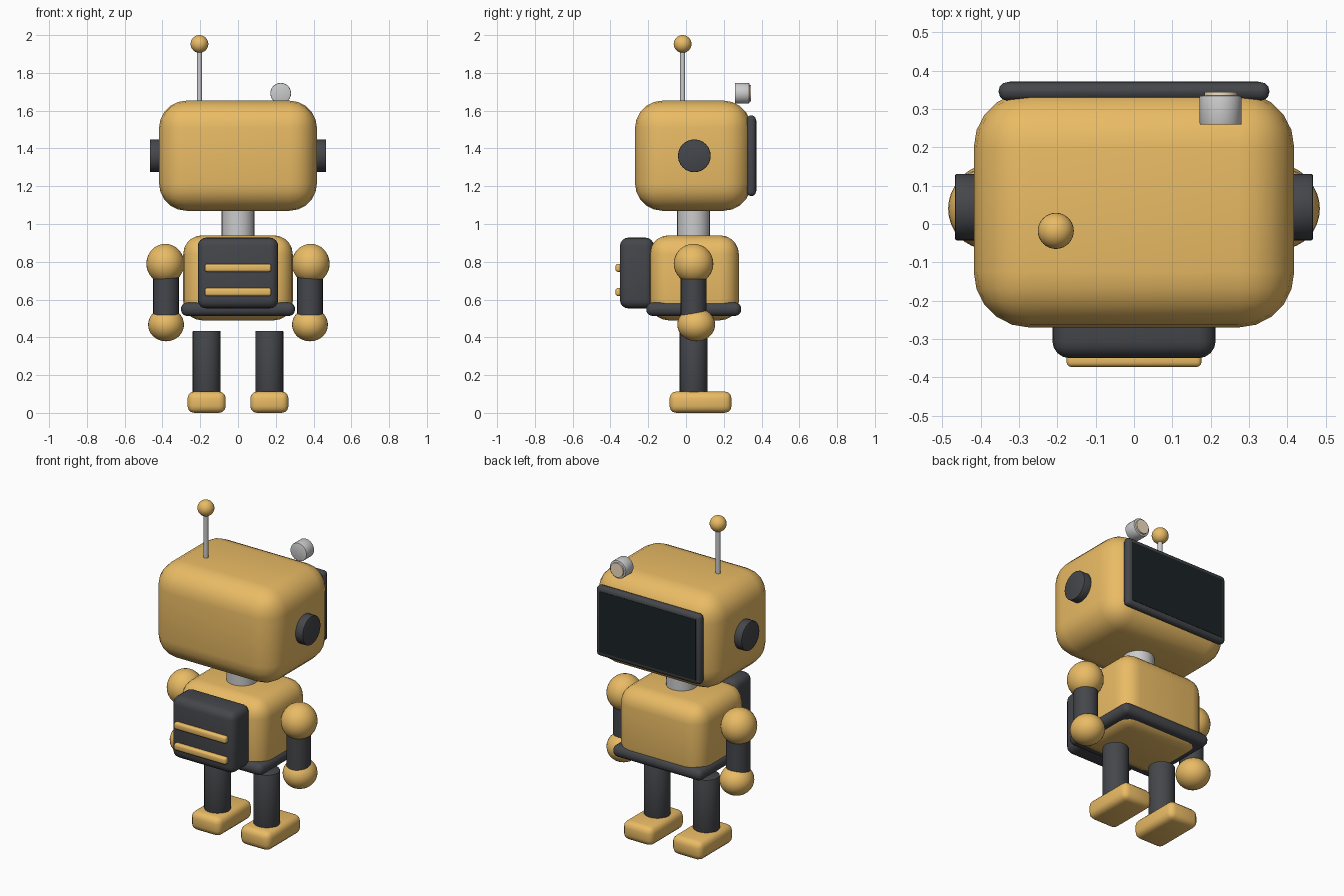
import bpy, math

if "Cube" in bpy.data.objects:
    bpy.data.objects.remove(bpy.data.objects["Cube"])

def material(name, rgb):
    m = bpy.data.materials.new(name)
    m.diffuse_color = (*rgb, 1)
    m.use_nodes = True
    m.node_tree.nodes["Principled BSDF"].inputs["Base Color"].default_value = m.diffuse_color
    return m

YELLOW = material("yellow", (0.82, 0.50, 0.13))
DARK = material("dark", (0.06, 0.062, 0.07))
GLASS = material("glass", (0.011, 0.016, 0.019))
CREAM = material("cream", (0.88, 0.74, 0.55))

def finish(name, mat, bevel=0, segments=4):
    ob = bpy.context.object
    ob.name = name
    if mat:
        ob.data.materials.append(mat)
    if bevel:
        b = ob.modifiers.new("bevel", 'BEVEL')
        b.width, b.segments = bevel, segments
        b.limit_method = 'ANGLE'
        bpy.ops.object.modifier_apply(modifier="bevel")
    bpy.ops.object.shade_smooth_by_angle(angle=math.radians(35))
    return ob

def box(name, x, y, z, mat, bevel=0, segments=4):
    """Rounded box from (min, max) ranges."""
    r = (x, y, z)
    bpy.ops.mesh.primitive_cube_add(size=1, location=[(a + b) / 2 for a, b in r])
    bpy.context.object.scale = [b - a for a, b in r]
    bpy.ops.object.transform_apply(location=False, rotation=False, scale=True)
    return finish(name, mat, bevel, segments)

def cyl(name, loc, radius, depth, mat, axis='Z', bevel=0, sides=24):
    rot = {'X': (0, math.pi / 2, 0), 'Y': (math.pi / 2, 0, 0), 'Z': (0, 0, 0)}[axis]
    bpy.ops.mesh.primitive_cylinder_add(vertices=sides, radius=radius, depth=depth,
                                        location=loc, rotation=rot)
    return finish(name, mat, bevel, 2)

def ball(name, loc, radii, mat):
    bpy.ops.mesh.primitive_uv_sphere_add(segments=32, ring_count=16, radius=1, location=loc)
    bpy.context.object.scale = radii
    bpy.ops.object.transform_apply(location=False, rotation=False, scale=True)
    return finish(name, mat)

CY = 0.04  # depth of the body axis

# head and face screen
box("head", (-0.418, 0.418), (-0.27, 0.345), (1.07, 1.653), YELLOW, 0.145, 5)
box("screen_frame", (-0.353, 0.353), (0.322, 0.37), (1.148, 1.575), DARK, 0.022, 3)
box("screen_glass", (-0.325, 0.325), (0.355, 0.372), (1.176, 1.547), GLASS)

# antenna
cyl("antenna_rod", (-0.204, -0.018, 1.77), 0.014, 0.30, None, sides=16)
ball("antenna_ball", (-0.204, -0.018, 1.953), (0.047,) * 3, YELLOW)

# head lamp
cyl("lamp_housing", (0.226, 0.297, 1.692), 0.055, 0.076, None, 'Y', 0.004)
cyl("lamp_lens", (0.226, 0.335, 1.692), 0.043, 0.02, CREAM, 'Y')

# neck, torso and belt
cyl("neck", (0, CY, 1.01), 0.087, 0.20, None)
box("torso", (-0.29, 0.29), (-0.192, 0.28), (0.49, 0.94), YELLOW, 0.10, 5)
box("belt", (-0.302, 0.302), (-0.21, 0.292), (0.513, 0.585), DARK, 0.033, 4)

# backpack with two trim strips
box("backpack", (-0.213, 0.213), (-0.35, -0.17), (0.553, 0.928), DARK, 0.045, 4)
for i, z in enumerate((0.64, 0.768)):
    box(f"backpack_strip_{i + 1}", (-0.176, 0.176), (-0.373, -0.335),
        (z - 0.021, z + 0.021), YELLOW, 0.012, 3)

# paired parts
for side, s in (("left", -1), ("right", 1)):
    cyl(f"ear_{side}", (s * 0.428, CY + 0.004, 1.361), 0.087, 0.078, DARK, 'X', 0.005)
    ball(f"shoulder_{side}", (s * 0.385, CY, 0.79), (0.1, 0.105, 0.105), YELLOW)
    cyl(f"arm_{side}", (s * 0.381, CY, 0.63), 0.068, 0.25, DARK)
    ball(f"hand_{side}", (s * 0.381, CY + 0.014, 0.467), (0.095, 0.1, 0.088), YELLOW)
    cyl(f"leg_{side}", (s * 0.166, CY, 0.26), 0.074, 0.348, DARK, 'Z', 0.005)
    cx = s * 0.166
    box(f"foot_{side}", (cx - 0.101, cx + 0.101), (-0.087, 0.241), (0, 0.113), YELLOW, 0.036, 3)
